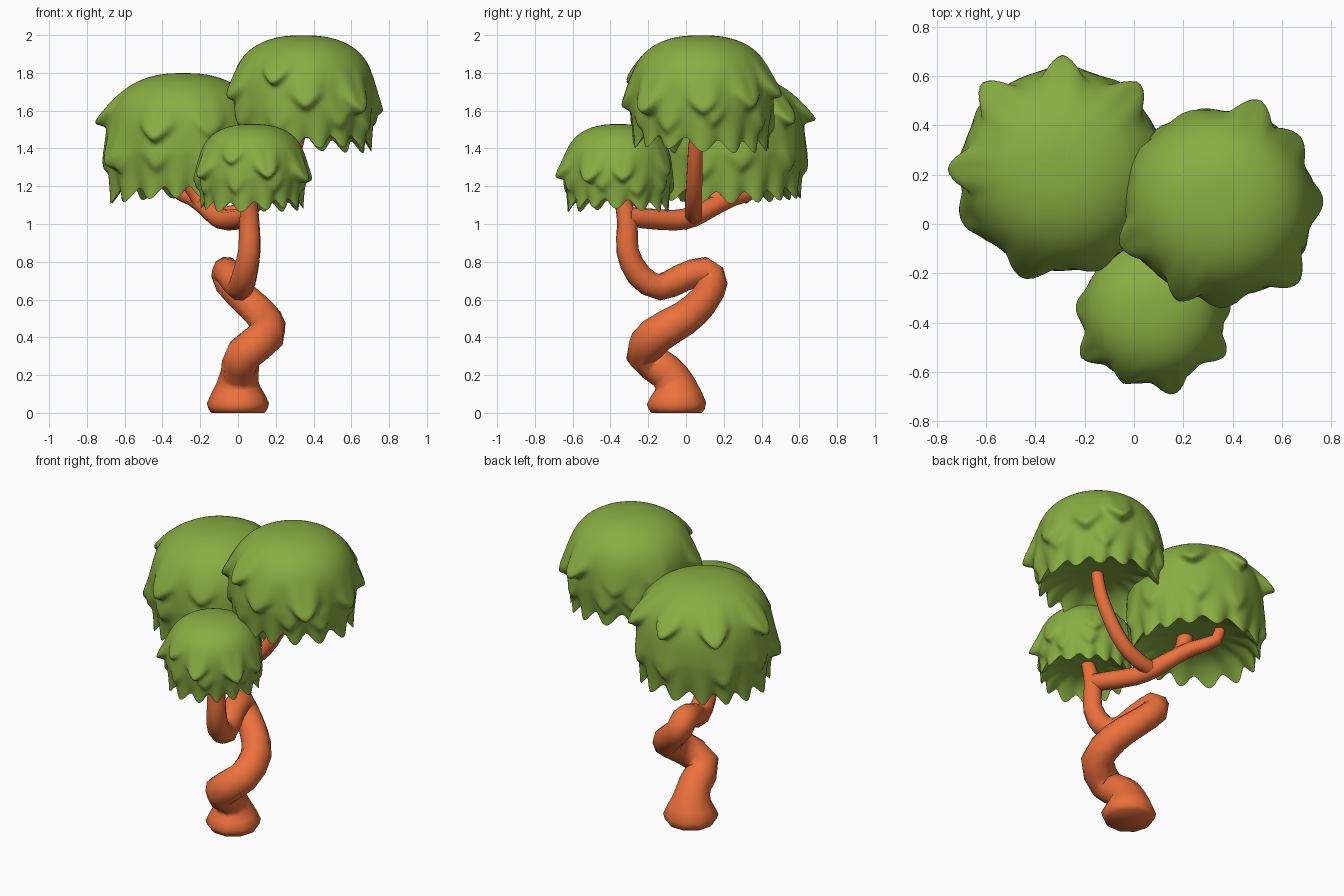
import bpy, bmesh, math, random
from mathutils import Vector

if "Cube" in bpy.data.objects:
    bpy.data.objects.remove(bpy.data.objects["Cube"])
random.seed(4)


def material(name, col):
    m = bpy.data.materials.new(name)
    m.diffuse_color = (*col, 1)
    m.use_nodes = True
    m.node_tree.nodes["Principled BSDF"].inputs["Base Color"].default_value = m.diffuse_color
    return m


BARK = material("bark", (0.84, 0.165, 0.045))
LEAF = material("leaf", (0.25, 0.42, 0.055))


def finish(bm, name, mat):
    bmesh.ops.recalc_face_normals(bm, faces=bm.faces)
    me = bpy.data.meshes.new(name)
    bm.to_mesh(me)
    bm.free()
    me.materials.append(mat)
    ob = bpy.data.objects.new(name, me)
    bpy.context.collection.objects.link(ob)
    bpy.context.view_layer.objects.active = ob
    ob.select_set(True)
    bpy.ops.object.shade_smooth_by_angle(angle=math.radians(65))
    ob.select_set(False)
    return ob


def bridge(bm, a, b):
    n = len(a)
    for i in range(n):
        bm.faces.new((a[i], a[(i + 1) % n], b[(i + 1) % n], b[i]))


def rounded(pts, steps=2):
    """Catmull-Rom refinement of (x, y, z, radius) points."""
    V = [Vector(p) for p in pts]
    out = []
    for i in range(len(V) - 1):
        a, b, c, d = V[max(i - 1, 0)], V[i], V[i + 1], V[min(i + 2, len(V) - 1)]
        for k in range(steps):
            t = k / steps
            out.append(.5 * (2 * b + (c - a) * t + (2 * a - 5 * b + 4 * c - d) * t ** 2
                             + (3 * b - a - 3 * c + d) * t ** 3))
    return out + [V[-1]]


def limb(name, pts, sides=10):
    """Tube along points (x, y, z, radius)."""
    pts = rounded(pts)
    bm = bmesh.new()
    P = [Vector(p[:3]) for p in pts]
    up, side, prev = Vector((0, 0, 1)), Vector((1, 0, 0)), None
    for i, p in enumerate(pts):
        t = (P[min(i + 1, len(P) - 1)] - P[max(i - 1, 0)]).normalized()
        if P[i].z < .03:
            t = Vector((0, 0, 1))
        side = up.rotation_difference(t) @ side
        side = (side - t * side.dot(t)).normalized()
        up, w = t, t.cross(side)
        ring = []
        for k in range(sides):
            q = 2 * math.pi * k / sides
            ring.append(bm.verts.new(P[i] + p[3] * (side * math.cos(q) + w * math.sin(q))))
        if prev:
            bridge(bm, prev, ring)
        else:
            bm.faces.new(ring)
        prev = ring
    bm.faces.new(prev)
    finish(bm, name, BARK)


def canopy(name, cx, cy, top, R, H, teeth, amp, tufts, n=144, rows=60):
    """Dome with drooping leaf tufts, a toothed hem and a recessed underside."""
    tier = [(a + random.uniform(-8, 8), top - H * random.uniform(.68, .78), .07 * R)
            for a in range(15, 375, 40)]
    marks = [(math.radians(a), z, h, .3) for a, z, h in tufts] + \
            [(math.radians(a), z, h, .24) for a, z, h in tier]
    ph = random.uniform(0, 6)
    bm = bmesh.new()
    tip = bm.verts.new((cx, cy, top))
    prev = None
    for j in range(1, rows + 1):
        d = (j / rows) ** 1.5
        s = min(d / .55, 1)
        base = R * ((1 - (1 - s) ** 2.8) ** .43 - .24 * max(d - .6, 0))
        ring = []
        for i in range(n):
            q = 2 * math.pi * i / n
            c = .5 + .5 * math.cos(teeth * q + .8 * math.sin(3 * q + ph))
            c = c ** .8
            notch = amp * ((1 - c) * .85 + .35 * (.5 + .5 * math.sin(2 * q + ph)))
            z = top - H * d + notch * d ** 4
            r = base + .09 * R * (c - .4) * d ** 5
            bump = 0
            for a, tz, h, w in marks:
                e = abs((q - a + math.pi) % (2 * math.pi) - math.pi) / w
                if e < 1:
                    u = (z - tz - .25 * R * e) / (.5 * R)
                    f = max(0, 1 - u) ** 1.7 if u > 0 else max(0, 1 + u * 5)
                    bump = max(bump, 1.12 * h * (1 - e * e) ** 2 * f)
            r += bump
            ring.append(bm.verts.new((cx + r * math.cos(q), cy + r * math.sin(q),
                                      z - .35 * bump)))
        if prev:
            bridge(bm, prev, ring)
        else:
            for i in range(n):
                bm.faces.new((tip, ring[i], ring[(i + 1) % n]))
        prev = ring
    # underside
    zc = top - H + amp * 1.5
    for k, z in ((.84, zc), (.55, zc + .02), (.2, zc + .03)):
        ring = [bm.verts.new((cx + k * R * math.cos(2 * math.pi * i / n),
                              cy + k * R * math.sin(2 * math.pi * i / n), z)) for i in range(n)]
        bridge(bm, prev, ring)
        prev = ring
    bm.faces.new(prev)
    # soften the leaf lips
    soft = [v for v in bm.verts if v.index < 0 or v.co.z < top - .1 * H]
    for _ in range(3):
        bmesh.ops.smooth_vert(bm, verts=soft, factor=.4, use_axis_x=True,
                              use_axis_y=True, use_axis_z=True)
    finish(bm, name, LEAF)


# twisting trunk, ending inside the small front canopy
limb("trunk", [
    (0, -.05, .0, .14), (0, -.05, .05, .165), (0, -.06, .15, .115), (.01, -.11, .22, .1),
    (.03, -.22, .31, .1), (.15, -.16, .41, .1), (.14, -.01, .5, .092), (.05, .09, .59, .085),
    (-.05, .14, .69, .08), (-.06, .1, .75, .078), (-.03, -.02, .715, .075), (.01, -.14, .665, .072),
    (.035, -.25, .73, .068), (.06, -.31, .86, .06), (.06, -.31, 1.0, .055),
    (.06, -.33, 1.1, .046), (.06, -.36, 1.2, .04)])

# branches to the two big canopies
limb("back_branch", [
    (.065, -.31, 1.04, .05), (.02, -.22, 1.03, .055), (-.06, -.06, 1.02, .055),
    (-.11, .04, 1.04, .055), (-.17, .14, 1.09, .05), (-.24, .25, 1.14, .045),
    (-.33, .37, 1.18, .038), (-.35, .38, 1.28, .03)])
limb("back_branch_stub", [(-.18, .16, 1.09, .045), (-.22, .17, 1.16, .042),
                          (-.25, .17, 1.22, .05), (-.26, .17, 1.3, .045)])
limb("top_branch", [
    (-.11, .04, 1.04, .045), (.0, .04, 1.06, .047), (.12, .04, 1.13, .046),
    (.22, .045, 1.25, .044), (.3, .05, 1.4, .04), (.34, .06, 1.55, .035)])

# leaf canopies: tufts are (angle, tip height, overhang)
canopy("back_canopy", -.29, .22, 1.80, .41, .72, 15, .10, [
    (90, 1.57, .08), (48, 1.55, .08), (133, 1.55, .09), (180, 1.55, .075), (207, 1.32, .06),
    (250, 1.46, .065), (290, 1.48, .03), (10, 1.5, .03)])
canopy("top_canopy", .345, .08, 2.0, .38, .65, 14, .10, [
    (69, 1.69, .08), (40, 1.63, .055), (2, 1.6, .045), (-45, 1.61, .08), (-88, 1.63, .045),
    (247, 1.76, .06), (203, 1.68, .06), (150, 1.65, .02), (110, 1.62, .02)])
canopy("front_canopy", .075, -.36, 1.53, .285, .485, 14, .075, [
    (-75, 1.26, .06), (-30, 1.24, .06), (212, 1.26, .06), (175, 1.23, .03), (5, 1.24, .035),
    (248, 1.33, .03), (60, 1.27, .03), (120, 1.29, .03)])
